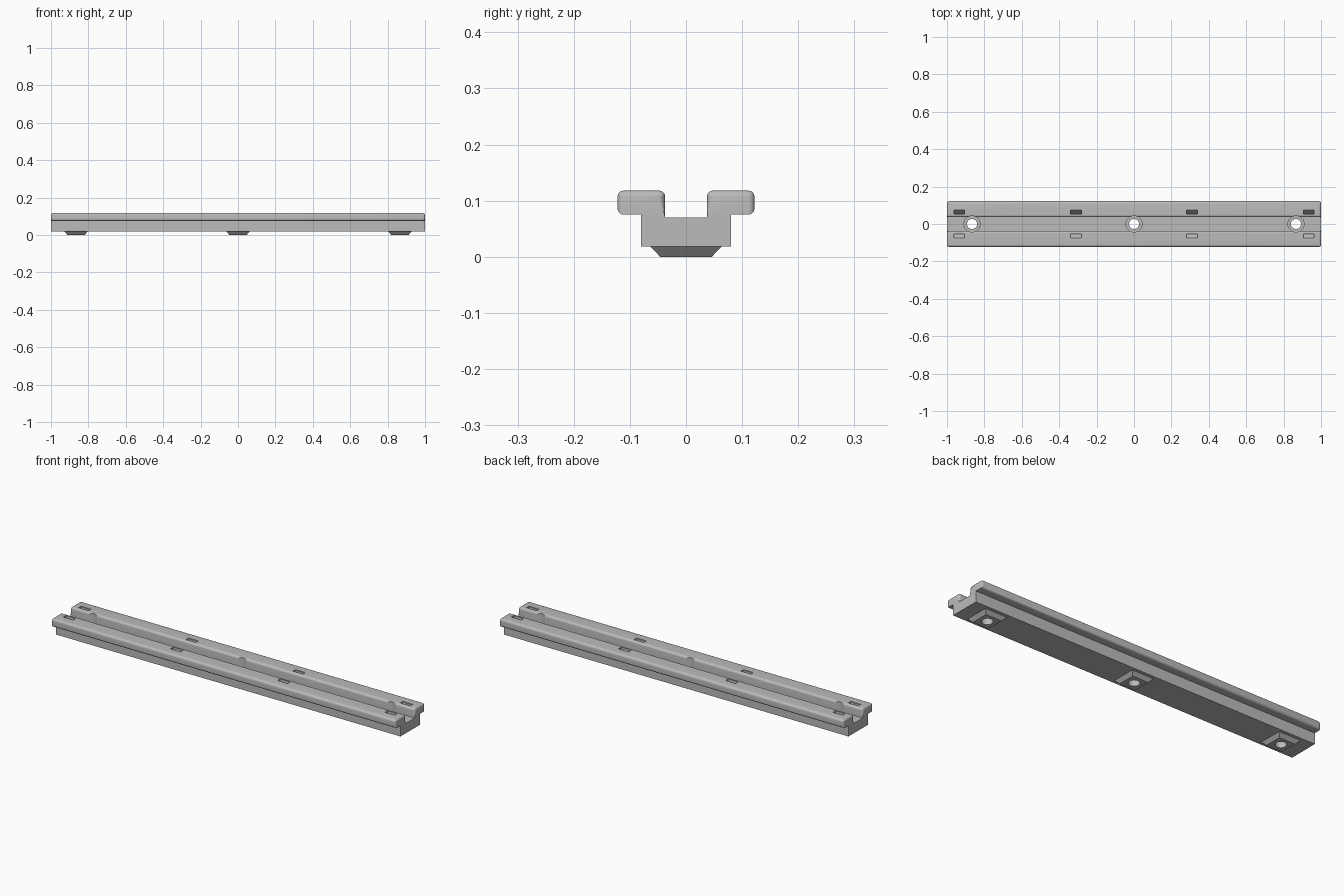
import bpy, bmesh, math
from mathutils import Matrix, Vector

cube = bpy.data.objects.get("Cube")
if cube:
    bpy.data.objects.remove(cube, do_unlink=True)

grey = bpy.data.materials.new("light grey")
grey.use_nodes = True
COLOUR = (0.5, 0.5, 0.5, 1)
grey.diffuse_color = COLOUR
grey.node_tree.nodes["Principled BSDF"].inputs["Base Color"].default_value = COLOUR

# Main heights and half widths
BASE, FLOOR, LIP, TOP = 0.018, 0.07, 0.075, 0.118
CHANNEL, BODY, FLANGE = 0.037, 0.08, 0.122
FOOT_X = (-0.866, 0, 0.866)
SLOT_X = (-0.934, -0.311, 0.311, 0.934)


def make_object(name, bm):
    bmesh.ops.recalc_face_normals(bm, faces=bm.faces)
    mesh = bpy.data.meshes.new(name)
    bm.to_mesh(mesh)
    bm.free()
    mesh.materials.append(grey)
    ob = bpy.data.objects.new(name, mesh)
    bpy.context.collection.objects.link(ob)
    return ob


def extrude_x(bm, profile, x0, x1):
    """Extrude a closed (y, z) profile from x0 to x1."""
    face = bm.faces.new([bm.verts.new((x0, y, z)) for y, z in profile])
    ext = bmesh.ops.extrude_face_region(bm, geom=[face])["geom"]
    moved = [g for g in ext if isinstance(g, bmesh.types.BMVert)]
    bmesh.ops.translate(bm, vec=(x1 - x0, 0, 0), verts=moved)


def near(a, b):
    return abs(a - b) < 1e-4


def is_rounded(edge):
    """Flange tops, outer edges and inner wall ends are rounded."""
    a, b = (v.co for v in edge.verts)
    if near(a.z, TOP) or near(b.z, TOP):
        return True
    return near(abs(a.y), FLANGE) and near(abs(b.y), FLANGE)


def cut(target, cutter):
    mod = target.modifiers.new("cut", "BOOLEAN")
    mod.operation = "DIFFERENCE"
    mod.solver = "EXACT"
    mod.object = cutter


# Rail: channelled bar with two outward flanges
half = [(BODY, BASE), (BODY, LIP), (FLANGE, LIP), (FLANGE, TOP),
        (CHANNEL, TOP), (CHANNEL, FLOOR)]
profile = half + [(-y, z) for y, z in reversed(half)]
bm = bmesh.new()
extrude_x(bm, profile, -1, 1)
bmesh.ops.recalc_face_normals(bm, faces=bm.faces)
bmesh.ops.bevel(bm, geom=[e for e in bm.edges if is_rounded(e)],
                offset=0.011, offset_type="OFFSET", segments=5,
                profile=0.5, affect="EDGES", clamp_overlap=True)
rail = make_object("rail", bm)

# Screw hole cutter: a narrow bore below a wide counterbore
steps = [(0, -0.02), (0.027, -0.02), (0.027, 0.04),
         (0.043, 0.04), (0.043, 0.15), (0, 0.15)]
bm = bmesh.new()
for x in FOOT_X:
    verts = [bm.verts.new((x + r, 0, z)) for r, z in steps]
    edges = [bm.edges.new(pair) for pair in zip(verts, verts[1:])]
    bmesh.ops.spin(bm, geom=verts + edges, cent=(x, 0, 0), axis=(0, 0, 1),
                   angle=math.tau, steps=40, use_merge=False)
bmesh.ops.remove_doubles(bm, verts=bm.verts, dist=1e-5)
screw_cutter = make_object("screw_cutter", bm)

# Slot cutter: wedges whose floors fall towards the channel
bm = bmesh.new()
for x in SLOT_X:
    for side in (-1, 1):
        wedge = [(0.053 * side, 0.13), (0.075 * side, 0.13),
                 (0.075 * side, 0.112), (0.053 * side, 0.085)]
        extrude_x(bm, wedge, x - 0.029, x + 0.029)
slot_cutter = make_object("slot_cutter", bm)

cut(rail, screw_cutter)
cut(rail, slot_cutter)

# Feet: tapered square pads under the screw holes
feet = []
for name, x in zip(("right_foot", "middle_foot", "left_foot"), FOOT_X):
    bm = bmesh.new()
    bmesh.ops.create_cube(bm, size=1)
    for v in bm.verts:
        size = 0.063 if v.co.z > 0 else 0.046
        v.co = Vector((x + math.copysign(size, v.co.x),
                       math.copysign(size, v.co.y),
                       BASE if v.co.z > 0 else 0))
    foot = make_object(name, bm)
    cut(foot, screw_cutter)
    feet.append(foot)

# Apply the cuts, smooth the fillets and remove the cutters
for ob in [rail] + feet:
    bpy.ops.object.select_all(action="DESELECT")
    ob.select_set(True)
    bpy.context.view_layer.objects.active = ob
    for mod in list(ob.modifiers):
        bpy.ops.object.modifier_apply(modifier=mod.name)
    bpy.ops.object.shade_smooth_by_angle(angle=math.radians(30))
for ob in (screw_cutter, slot_cutter):
    bpy.data.objects.remove(ob, do_unlink=True)
